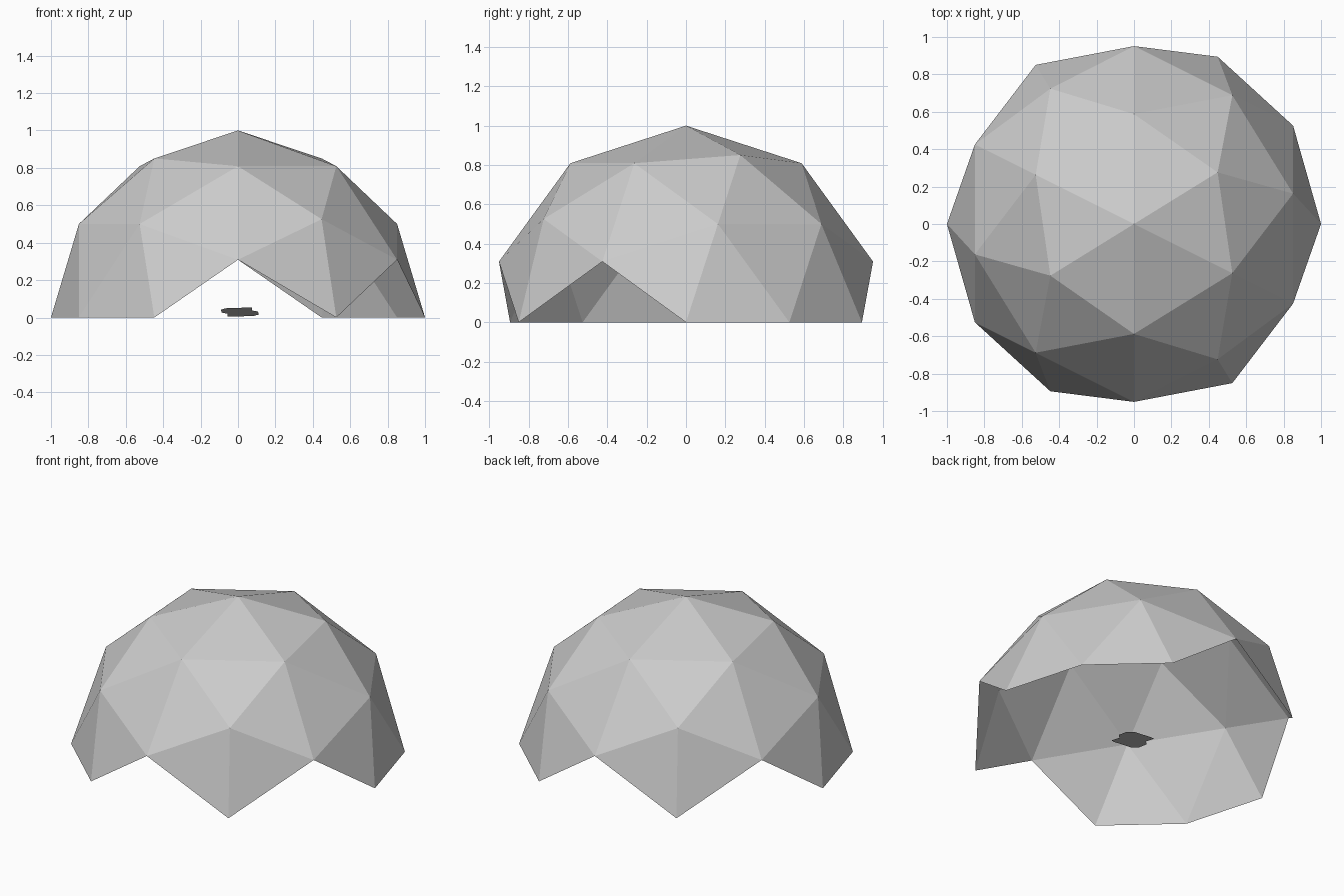
import bpy, bmesh, math
from mathutils import Vector, Matrix

if "Cube" in bpy.data.objects:
    bpy.data.objects.remove(bpy.data.objects["Cube"])

grey = bpy.data.materials.new("light_grey")
grey.diffuse_color = (0.6, 0.6, 0.6, 1)
grey.use_nodes = True
grey.node_tree.nodes["Principled BSDF"].inputs["Base Color"].default_value = grey.diffuse_color


def add_object(name, bm):
    mesh = bpy.data.meshes.new(name)
    bm.to_mesh(mesh)
    bm.free()
    mesh.materials.append(grey)
    obj = bpy.data.objects.new(name, mesh)
    bpy.context.collection.objects.link(obj)
    return obj


# Geodesic dome: icosahedron with an edge at the top, split once, pushed to radius 1
a, b = 0.5257, 0.8507
bm = bmesh.new()
for s in (-1, 1):
    for t in (-1, 1):
        for p in ((s * a, 0, t * b), (0, s * b, t * a), (s * b, t * a, 0)):
            bm.verts.new(p)
bmesh.ops.convex_hull(bm, input=bm.verts[:])
bmesh.ops.subdivide_edges(bm, edges=bm.edges[:], cuts=1, use_grid_fill=True)
for v in bm.verts:
    v.co.normalize()
bmesh.ops.triangulate(bm, faces=bm.faces[:])

# Keep only whole triangles above the ground, leaving the doorways open
low = [f for f in bm.faces if min(v.co.z for v in f.verts) < -0.01]
bmesh.ops.delete(bm, geom=low, context='FACES')
bmesh.ops.rotate(bm, verts=bm.verts[:], matrix=Matrix.Rotation(math.atan2(a, b), 3, 'Z'))
bmesh.ops.recalc_face_normals(bm, faces=bm.faces[:])
if sum(f.normal.dot(f.calc_center_median()) for f in bm.faces) < 0:
    bmesh.ops.reverse_faces(bm, faces=bm.faces[:])
add_object("dome_shell", bm)

# Small tilted floor plate with a notched outline, point-symmetric about its centre
half = [(0.045, -0.125), (0.065, -0.12), (0.065, -0.045),
        (0.097, -0.015), (0.102, 0.065), (0.075, 0.105)]
outline = half + [(-x, -y) for x, y in half]
bm = bmesh.new()
face = bm.faces.new([bm.verts.new((x + 0.01, y, 0.029 - 0.195 * y)) for x, y in outline])
bmesh.ops.triangulate(bm, faces=[face])
add_object("floor_plate", bm)
